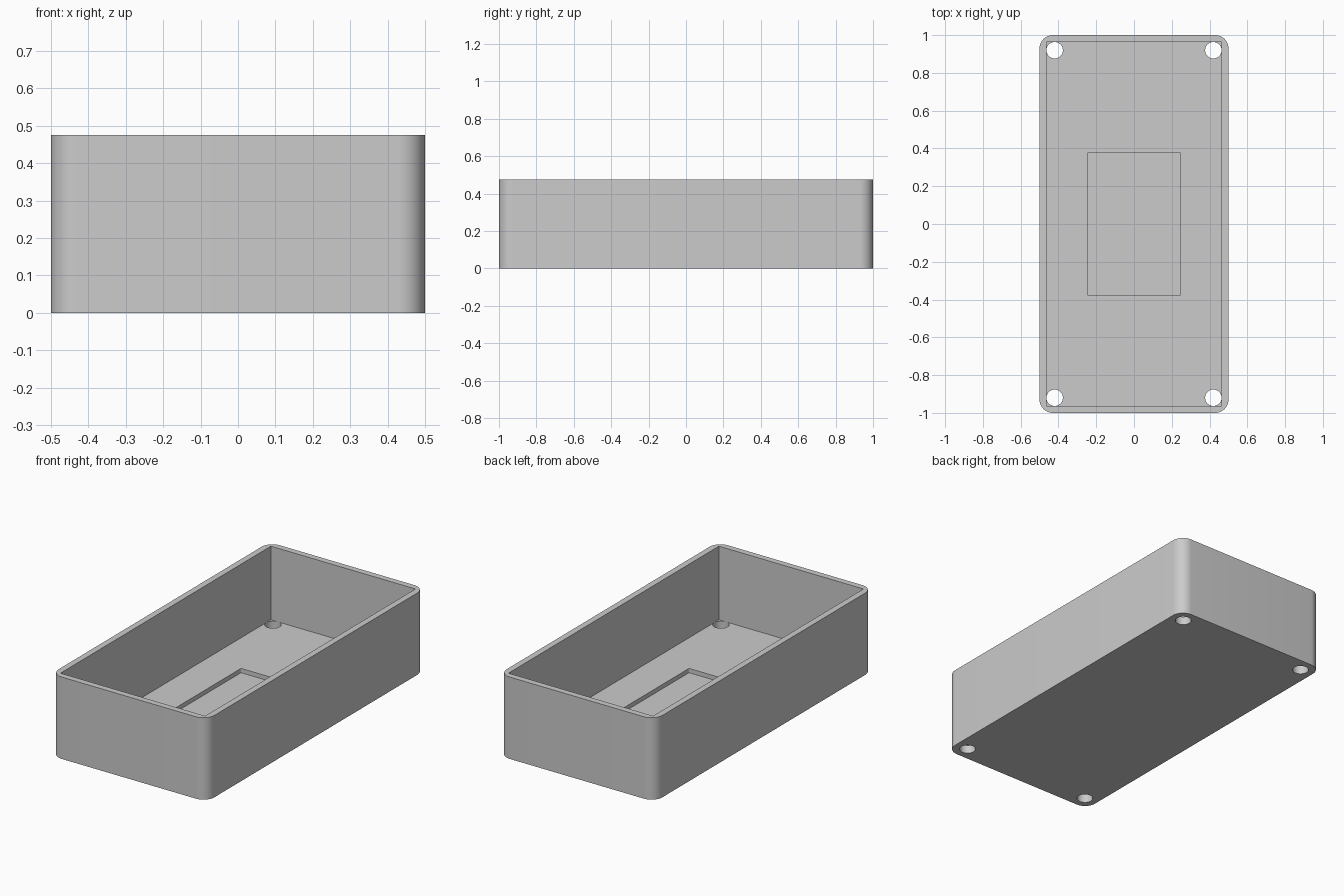
import bpy, bmesh, math

if "Cube" in bpy.data.objects:
    bpy.data.objects.remove(bpy.data.objects["Cube"], do_unlink=True)

HEIGHT, FLOOR, RECESS = 0.475, 0.048, 0.025
HALF_X, HALF_Y, WALL = 0.5, 1.0, 0.036

grey = bpy.data.materials.new("plain grey")
colour = (0.6, 0.6, 0.6, 1)
grey.use_nodes = True
grey.diffuse_color = colour
grey.node_tree.nodes["Principled BSDF"].inputs["Base Color"].default_value = colour


def rounded_rect(hx, hy, r, steps):
    """Outline of a rectangle with rounded corners, anticlockwise."""
    points = []
    for i, (sx, sy) in enumerate([(1, 1), (-1, 1), (-1, -1), (1, -1)]):
        for k in range(steps + 1):
            a = math.pi / 2 * (i + k / steps)
            points.append((sx * (hx - r) + r * math.cos(a),
                           sy * (hy - r) + r * math.sin(a)))
    return points


def circle(cx, cy, r, sides=40):
    turns = [2 * math.pi * i / sides for i in range(sides)]
    return [(cx + r * math.cos(a), cy + r * math.sin(a)) for a in turns]


def box(cx, cy):
    return [(cx, cy), (-cx, cy), (-cx, -cy), (cx, -cy)]


def prism(name, outlines, z0, z1):
    """Object made of upright prisms, one per outline."""
    bm = bmesh.new()
    for outline in outlines:
        base = bm.faces.new([bm.verts.new((x, y, z0)) for x, y in outline])
        top = bmesh.ops.extrude_face_region(bm, geom=[base])["geom"]
        verts = [v for v in top if isinstance(v, bmesh.types.BMVert)]
        bmesh.ops.translate(bm, verts=verts, vec=(0, 0, z1 - z0))
    bmesh.ops.recalc_face_normals(bm, faces=bm.faces)
    mesh = bpy.data.meshes.new(name)
    bm.to_mesh(mesh)
    bm.free()
    mesh.materials.append(grey)
    obj = bpy.data.objects.new(name, mesh)
    bpy.context.collection.objects.link(obj)
    return obj


# Open tray body
tray = prism("tray", [rounded_rect(HALF_X, HALF_Y, 0.07, 12)], 0, HEIGHT)

# Main cavity, shallow floor recess and four through holes
holes = [circle(sx * 0.42, sy * 0.92, 0.0435) for sx in (1, -1) for sy in (1, -1)]
cutters = [
    prism("cavity_cutter", [box(HALF_X - WALL, HALF_Y - WALL)], FLOOR, HEIGHT + 0.1),
    prism("recess_cutter", [rounded_rect(0.246, 0.379, 0.006, 4)],
          FLOOR - RECESS, FLOOR + 0.1),
    prism("hole_cutter", holes, -0.1, FLOOR + 0.1),
]
bpy.context.view_layer.objects.active = tray
for cutter in cutters:
    cutter.hide_render = True
    cut = tray.modifiers.new(cutter.name, "BOOLEAN")
    cut.operation, cut.solver, cut.object = "DIFFERENCE", "EXACT", cutter
    bpy.ops.object.modifier_apply(modifier=cut.name)
    bpy.data.objects.remove(cutter, do_unlink=True)

# Smooth rounded corners and bores, crisp edges elsewhere
bpy.ops.object.select_all(action="DESELECT")
tray.select_set(True)
bpy.ops.object.shade_smooth_by_angle(angle=math.radians(30))
